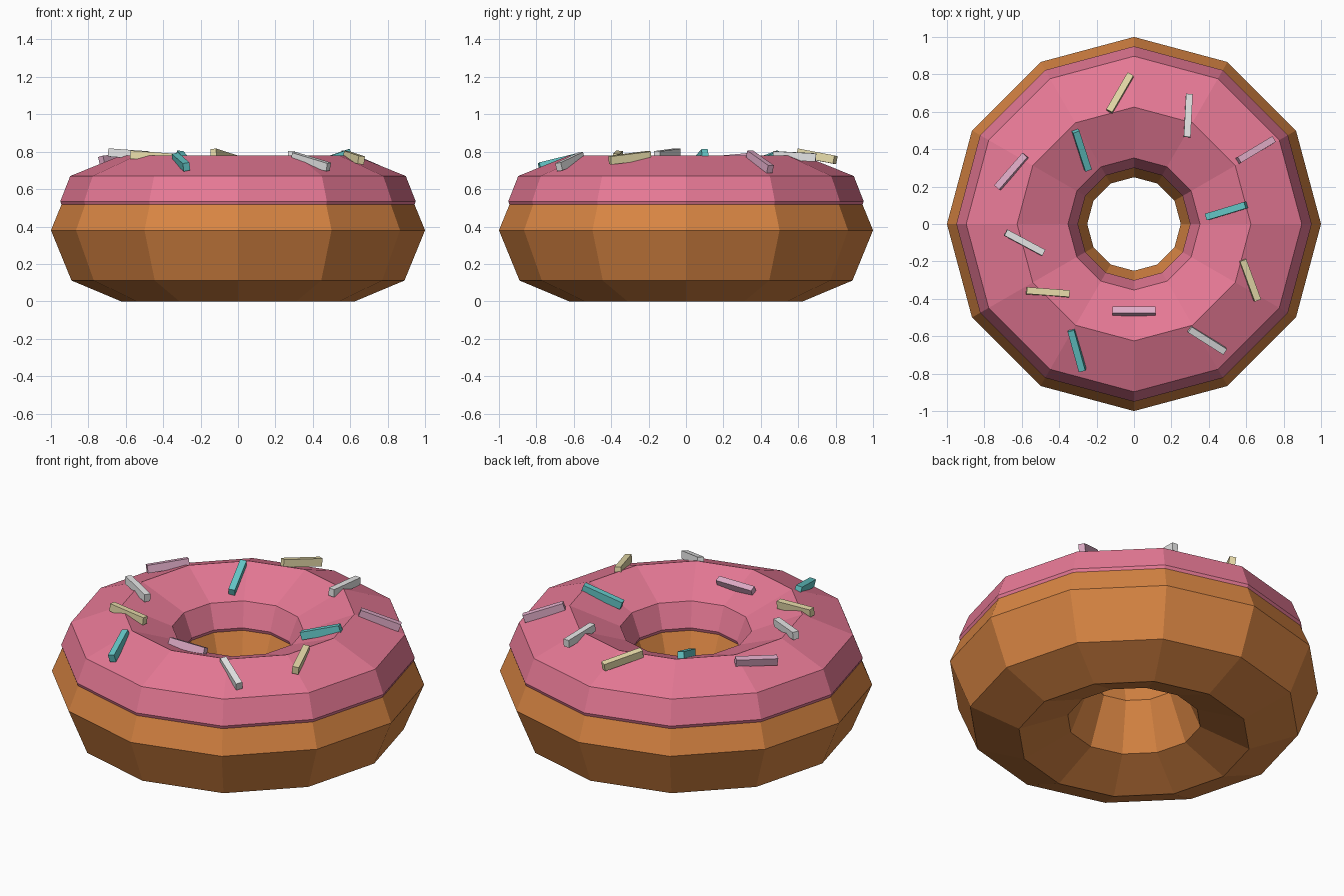
import bpy, bmesh, math
from mathutils import Vector, Matrix

if "Cube" in bpy.data.objects:
    bpy.data.objects.remove(bpy.data.objects["Cube"])

SIDES = 12
R = 0.625


def material(name, rgb):
    m = bpy.data.materials.new(name)
    m.diffuse_color = (*rgb, 1)
    m.use_nodes = True
    m.node_tree.nodes["Principled BSDF"].inputs["Base Color"].default_value = m.diffuse_color
    return m


def add_object(name, bm, mat):
    bmesh.ops.recalc_face_normals(bm, faces=bm.faces)
    me = bpy.data.meshes.new(name)
    bm.to_mesh(me)
    bm.free()
    me.materials.append(mat)
    ob = bpy.data.objects.new(name, me)
    bpy.context.collection.objects.link(ob)
    return ob


def lathe(name, profile, mat):
    """Spin a closed (radius, height) profile around z."""
    bm = bmesh.new()
    rings = []
    for i in range(SIDES):
        a = 2 * math.pi * i / SIDES
        rings.append([bm.verts.new((r * math.cos(a), r * math.sin(a), z)) for r, z in profile])
    n = len(profile)
    for i in range(SIDES):
        a, b = rings[i], rings[(i + 1) % SIDES]
        for j in range(n):
            k = (j + 1) % n
            bm.faces.new((a[j], b[j], b[k], a[k]))
    return add_object(name, bm, mat)


brown = material("golden dough", (0.69, 0.235, 0.056))
pink = material("pink icing", (0.79, 0.19, 0.30))
colours = {
    "cream": material("cream sprinkle", (0.80, 0.71, 0.40)),
    "white": material("white sprinkle", (0.86, 0.86, 0.86)),
    "teal": material("teal sprinkle", (0.13, 0.59, 0.59)),
    "lilac": material("lilac sprinkle", (0.74, 0.41, 0.57)),
}

# Dough: octagonal ring section
dough = [(R + 0.375 * math.cos(math.pi * i / 4), 0.38 + 0.38 * math.sin(math.pi * i / 4))
         for i in range(8)]
lathe("dough", dough, brown)

# Icing: thin shell over the upper half, closed inside the dough
half = [(0.318, 0.515), (0.325, 0.535), (0.272, 0.67)]
icing = [(R + d, z) for d, z in half] + [(R, 0.78)] + [(R - d, z) for d, z in reversed(half)]
lathe("icing", icing, pink)

# Sprinkles: x, y, z, heading in degrees, colour
sprinkles = [
    (-0.075, 0.70, 0.775, 61, "cream"), (0.29, 0.58, 0.775, 87, "white"),
    (-0.28, 0.395, 0.745, -70, "teal"), (-0.655, 0.28, 0.762, 48, "lilac"),
    (0.65, 0.395, 0.746, 31, "lilac"), (0.495, 0.07, 0.757, 16, "teal"),
    (-0.585, -0.10, 0.788, -28, "white"), (-0.46, -0.365, 0.775, -4, "cream"),
    (0.0, -0.467, 0.742, 0, "lilac"), (0.62, -0.30, 0.768, -69, "cream"),
    (0.39, -0.62, 0.747, -34, "white"), (-0.305, -0.675, 0.745, -77, "teal"),
]
for i, (x, y, z, deg, col) in enumerate(sprinkles):
    # lie tangent to the rounded top of the ring
    r = math.hypot(x, y)
    s = (r - R) / 0.395
    normal = Vector((x / r * s, y / r * s, math.sqrt(1 - s * s)))
    a = math.radians(deg)
    along = Vector((math.cos(a), math.sin(a), 0))
    along = (along - normal * along.dot(normal)).normalized()
    across = normal.cross(along)
    rot = Matrix((along, across, normal)).transposed().to_4x4()
    bm = bmesh.new()
    bmesh.ops.create_cube(bm, size=1, matrix=Matrix.Translation((x, y, z)) @ rot
                          @ Matrix.Diagonal((0.23, 0.036, 0.044, 1)))
    add_object(f"sprinkle_{i + 1}", bm, colours[col])
